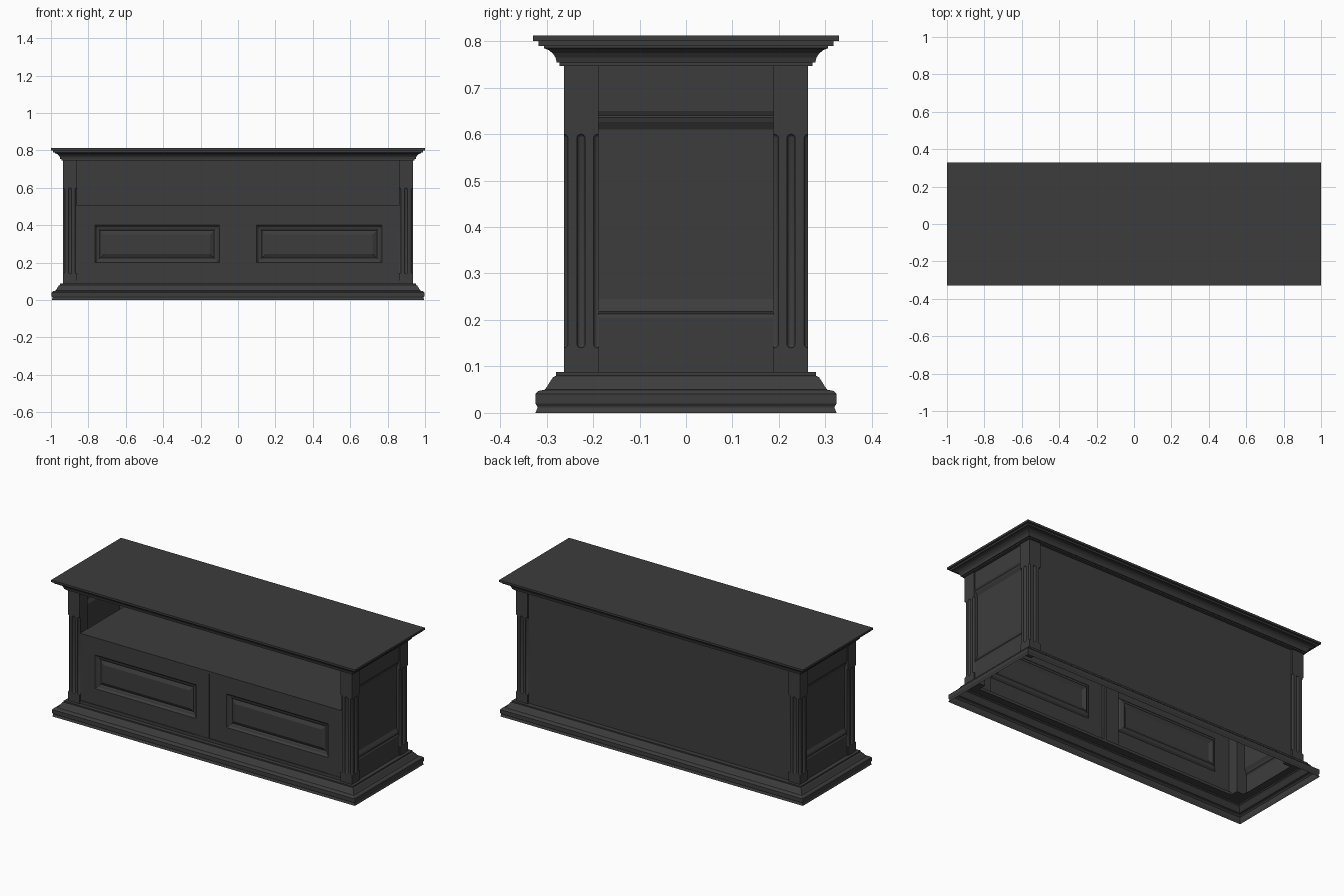
import bpy, bmesh
from mathutils import Vector

cube = bpy.data.objects.get("Cube")
if cube:
    bpy.data.objects.remove(cube, do_unlink=True)

paint = bpy.data.materials.new("charcoal_paint")
paint.use_nodes = True
COLOUR = (0.046, 0.046, 0.046, 1)
paint.diffuse_color = COLOUR
shader = paint.node_tree.nodes["Principled BSDF"]
shader.inputs["Base Color"].default_value = COLOUR
shader.inputs["Roughness"].default_value = 0.7


def finish(name, bm):
    mesh = bpy.data.meshes.new(name)
    bm.to_mesh(mesh)
    bm.free()
    mesh.materials.append(paint)
    obj = bpy.data.objects.new(name, mesh)
    bpy.context.collection.objects.link(obj)
    return obj


def activate(obj):
    bpy.ops.object.select_all(action='DESELECT')
    obj.select_set(True)
    bpy.context.view_layer.objects.active = obj


def smooth(obj):
    activate(obj)
    bpy.ops.object.shade_smooth_by_angle(angle=0.6)


def box(name, x, y, z):
    bm = bmesh.new()
    bmesh.ops.create_cube(bm, size=1)
    for v in bm.verts:
        for i, (a, b) in enumerate((x, y, z)):
            v.co[i] = (a + b) / 2 + v.co[i] * (b - a)
    return finish(name, bm)


def bridge(bm, rings):
    for a, b in zip(rings, rings[1:]):
        for i in range(4):
            j = (i + 1) % 4
            bm.faces.new((a[i], a[j], b[j], b[i]))


def moulding(name, profile):
    """Sweep an (overhang, height) profile round the cabinet with mitred corners."""
    bm = bmesh.new()
    rings = []
    for o, z in profile:
        rings.append([bm.verts.new((sx * (o + EXTRA), sy * o, z))
                      for sx, sy in ((-1, -1), (1, -1), (1, 1), (-1, 1))])
    bridge(bm, rings)
    return finish(name, bm)


def stepped_panel(name, rects, place):
    """Nested rectangles (u0, u1, v0, v1, depth) joined into a moulded panel."""
    bm = bmesh.new()
    rings = [[bm.verts.new(place(u, v, d)) for u, v in ((a, c), (b, c), (b, e), (a, e))]
             for a, b, c, e, d in rects]
    bridge(bm, rings)
    bm.faces.new(rings[-1])
    return finish(name, bm)


EXTRA = 0.672                   # half length minus half depth
POST_IN, POST_OUT = 0.188, 0.263
X_IN, X_OUT = POST_IN + EXTRA, POST_OUT + EXTRA
BASE_TOP, SHELF_LOW, SHELF_TOP, TOP_LOW = 0.0875, 0.49, 0.505, 0.80

# Top slab, cornice and plinth
box("top_slab", (-1, 1), (-0.329, 0.329), (TOP_LOW, 0.812))
moulding("cornice", [(0.235, 0.747), (0.272, 0.747), (0.272, 0.754), (0.278, 0.754),
                     (0.281, 0.765), (0.287, 0.774), (0.296, 0.781), (0.306, 0.785),
                     (0.306, 0.79), (0.317, 0.79), (0.317, TOP_LOW)])
moulding("plinth", [(0.324, 0), (0.32, 0.01), (0.32, 0.014), (0.324, 0.02), (0.324, 0.041),
                    (0.318, 0.047), (0.304, 0.05), (0.298, 0.058), (0.292, 0.068),
                    (0.286, 0.077), (0.28, 0.08), (0.28, BASE_TOP), (0.235, BASE_TOP)])


# Corner posts with round-ended flutes
def flute_cutter(points, radius=0.009, low=0.14, high=0.60):
    bm = bmesh.new()
    for x, y in points:
        made = bmesh.ops.create_uvsphere(bm, u_segments=16, v_segments=9, radius=radius)
        for v in made["verts"]:
            v.co += Vector((x, y, high - radius if v.co.z > 0 else low + radius))
    return finish("flute_cutter", bm)


for sx, side in ((-1, "right"), (1, "left")):
    for sy, end in ((-1, "front"), (1, "back")):
        post = box(f"{end}_{side}_post", sorted((sx * X_IN, sx * X_OUT)),
                   sorted((sy * POST_IN, sy * POST_OUT)), (BASE_TOP, TOP_LOW))
        spots = [(X_OUT, y) for y in (0.263, 0.226, 0.19)]
        spots += [(x, POST_OUT) for x in (0.898, 0.862)]
        cutter = flute_cutter([(sx * x, sy * y) for x, y in spots])
        cutter.hide_render = True
        cut = post.modifiers.new("flutes", 'BOOLEAN')
        cut.operation = 'DIFFERENCE'
        cut.solver = 'EXACT'
        cut.object = cutter
        activate(post)
        bpy.ops.object.modifier_apply(modifier=cut.name)
        bpy.data.objects.remove(cutter, do_unlink=True)
        smooth(post)

    # Side panel between the posts, stepped in behind its rails
    w, d = POST_IN, X_OUT
    steps = [(BASE_TOP, TOP_LOW, 0.008), (0.205, 0.65, 0.008), (0.213, 0.64, 0.013),
             (0.218, 0.636, 0.011), (0.228, 0.626, 0.014), (0.245, 0.61, 0.024)]
    stepped_panel(f"{side}_side_panel", [(-w, w, lo, hi, d - t) for lo, hi, t in steps],
                  lambda u, v, t, s=sx: (s * t, s * u, v))

# Carcass: back, shelf, front rail and centre divider
box("back_panel", (-X_IN, X_IN), (0.24, 0.252), (BASE_TOP, TOP_LOW))
box("shelf", (-X_IN, X_IN), (-0.256, 0.24), (SHELF_LOW, SHELF_TOP))
box("front_rail", (-X_IN, X_IN), (-0.256, -0.236), (BASE_TOP, 0.105))
box("centre_divider", (-0.014, 0.008), (-0.25, -0.236), (0.105, SHELF_LOW))

# Doors with sunken frames and raised fields, plus a proud stile on one edge
FACE = 0.252
for side, x0, x1, p0, p1 in (("right", -X_IN, -0.014, -0.765, -0.10),
                             ("left", 0.008, X_IN, 0.10, 0.77)):
    rects = [(x0, x1, 0.105, SHELF_LOW, FACE)]
    for inset, t in ((0, 0), (0.01, 0.01), (0.022, 0.013), (0.028, 0.018), (0.05, 0.008)):
        rects.append((p0 + inset, p1 - inset, 0.2 + inset * 0.9, 0.4 - inset, FACE - t))
    stepped_panel(f"{side}_door", rects, lambda u, v, t: (u, -t, v))
    box(f"{side}_door_stile", (p1, x1), (-FACE - 0.002, -FACE + 0.006), (0.105, SHELF_LOW))
